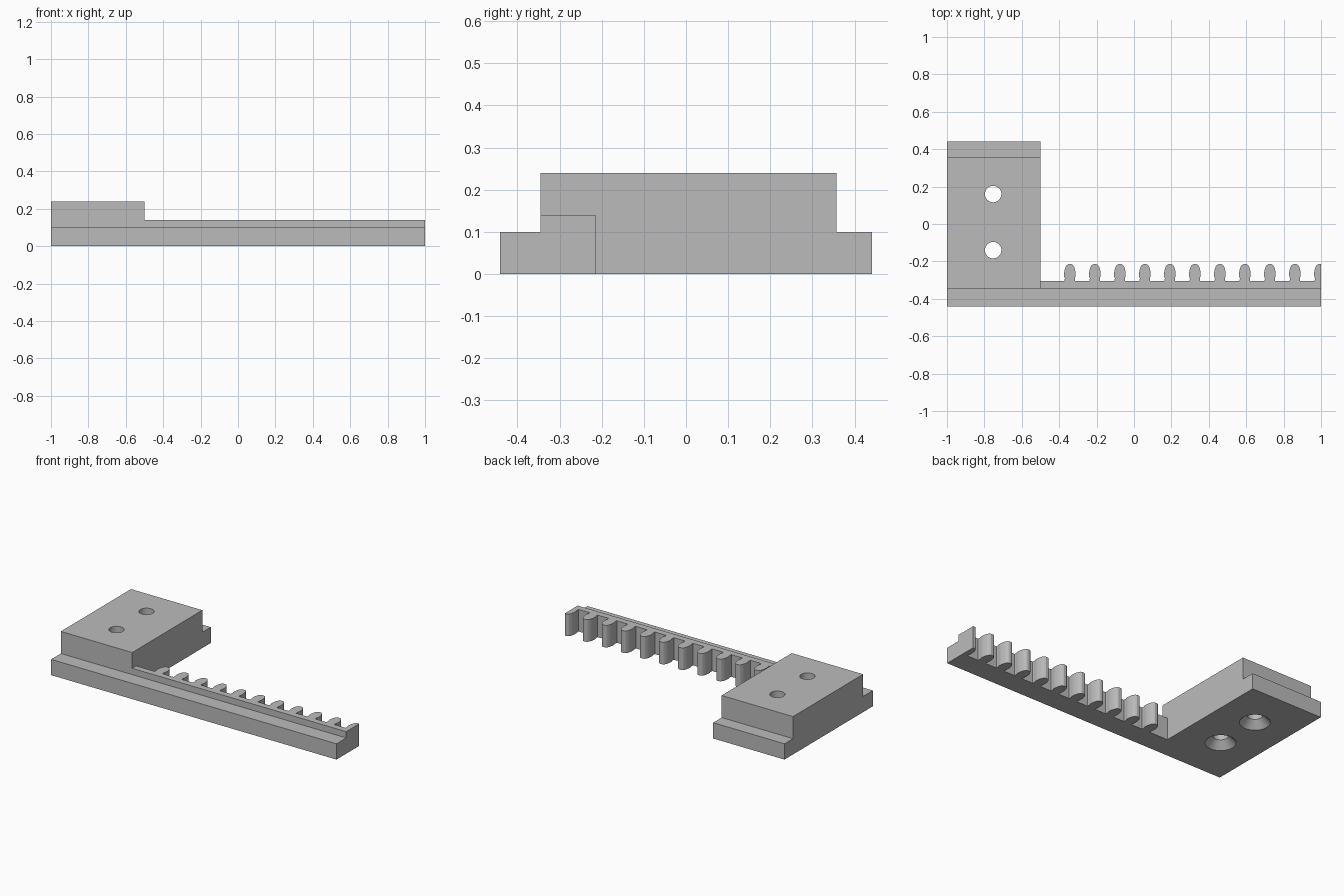
import bpy
import math
from mathutils import Matrix

cube = bpy.data.objects.get("Cube")
if cube:
    bpy.data.objects.remove(cube, do_unlink=True)

grey = bpy.data.materials.new("light_grey")
grey.use_nodes = True
grey.diffuse_color = (0.5, 0.5, 0.5, 1)
grey.node_tree.nodes["Principled BSDF"].inputs["Base Color"].default_value = (0.5, 0.5, 0.5, 1)


def prism(name, base, offset):
    """Closed solid swept from a 3D outline along an offset."""
    n = len(base)
    verts = base + [tuple(p[i] + offset[i] for i in range(3)) for p in base]
    faces = [tuple(reversed(range(n))), tuple(range(n, 2 * n))]
    faces += [(i, (i + 1) % n, n + (i + 1) % n, n + i) for i in range(n)]
    mesh = bpy.data.meshes.new(name)
    mesh.from_pydata(verts, [], faces)
    mesh.materials.append(grey)
    obj = bpy.data.objects.new(name, mesh)
    bpy.context.collection.objects.link(obj)
    return obj


def combine(target, tool, operation):
    mod = target.modifiers.new(operation.title(), "BOOLEAN")
    mod.operation, mod.solver, mod.object = operation, "EXACT", tool
    bpy.context.view_layer.objects.active = target
    bpy.ops.object.modifier_apply(modifier=mod.name)
    bpy.data.objects.remove(tool, do_unlink=True)


FRONT, STEP, ROOT, TIP = -0.442, -0.345, -0.305, -0.215
FLANGE_Z, RACK_Z, BLOCK_Z = 0.1, 0.14, 0.24

# Mounting block: stepped section along x
section = [(FRONT, 0), (0.442, 0), (0.442, FLANGE_Z), (0.357, FLANGE_Z),
           (0.357, BLOCK_Z), (STEP, BLOCK_Z), (STEP, FLANGE_Z), (FRONT, FLANGE_Z)]
body = prism("rack_with_mounting_block", [(-1, y, z) for y, z in section], (0.5, 0, 0))

# Front flange of the rack
flange = [(FRONT, 0), (STEP + 0.02, 0), (STEP + 0.02, FLANGE_Z), (FRONT, FLANGE_Z)]
combine(body, prism("flange", [(-0.6, y, z) for y, z in flange], (1.6, 0, 0)), "UNION")

# Toothed strip: half a tooth as (half width, y), repeated along x
half_tooth = [(0.028, ROOT), (0.027, -0.289), (0.031, -0.277), (0.031, -0.262),
              (0.028, -0.245), (0.023, -0.229), (0.016, -0.219), (0.008, TIP)]
outline = [(1, STEP), (-0.6, STEP), (-0.6, ROOT)]
for k in range(10):
    cx = -0.343 + k * 0.1337
    outline += [(cx - w, y) for w, y in half_tooth]
    outline += [(cx + w, y) for w, y in reversed(half_tooth)]
# The last tooth is cut off by the end of the bar
outline += [(0.994 - w, y) for w, y in half_tooth] + [(1, TIP)]
strip = prism("toothed_strip", [(x, y, 0) for x, y in reversed(outline)], (0, 0, RACK_Z))
combine(body, strip, "UNION")

# Screw holes, countersunk from below
for y in (0.16, -0.14):
    for name, r1, r2, z0, z1 in (("bore", 0.044, 0.044, -0.1, 0.4),
                                 ("countersink", 0.097, 0.044, -0.01, 0.045)):
        bpy.ops.mesh.primitive_cone_add(vertices=40, radius1=r1, radius2=r2, depth=z1 - z0,
                                        location=(-0.753, y, (z0 + z1) / 2))
        cutter = bpy.context.object
        cutter.name = name
        cutter.data.materials.append(grey)
        combine(body, cutter, "DIFFERENCE")

bpy.ops.object.select_all(action="DESELECT")
body.select_set(True)
bpy.context.view_layer.objects.active = body
bpy.ops.object.shade_smooth_by_angle(angle=math.radians(25))
